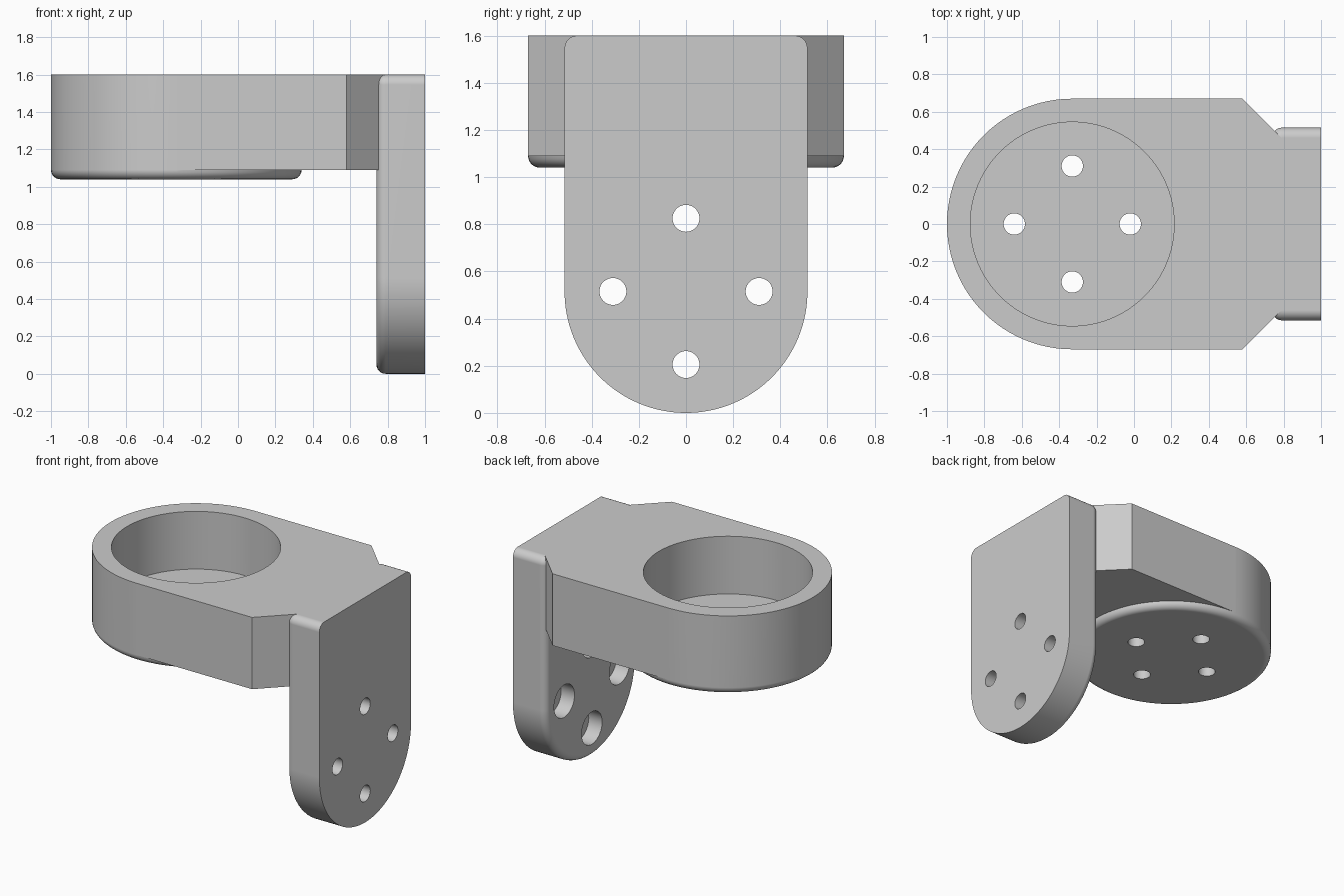
import bpy, bmesh, math
from mathutils import Matrix, Vector

if "Cube" in bpy.data.objects:
    bpy.data.objects.remove(bpy.data.objects["Cube"], do_unlink=True)

# Key dimensions
TOP = 1.6
CUP_X, CUP_R = -0.33, 0.67
POCKET_R, FLOOR_Z = 0.545, 1.19
ARM_Z, CUP_Z = 1.09, 1.04
PLATE_X, PLATE_R = 0.74, 0.515
FILLET = 0.05
HOLE_R, BORE_R, BOLT_R = 0.057, 0.115, 0.31

grey = bpy.data.materials.new("bracket_grey")
grey.use_nodes = True
colour = (0.6, 0.6, 0.6, 1)
grey.diffuse_color = colour
grey.node_tree.nodes["Principled BSDF"].inputs["Base Color"].default_value = colour


def add_object(name, bm):
    bmesh.ops.recalc_face_normals(bm, faces=bm.faces)
    mesh = bpy.data.meshes.new(name)
    bm.to_mesh(mesh)
    bm.free()
    mesh.materials.append(grey)
    obj = bpy.data.objects.new(name, mesh)
    bpy.context.collection.objects.link(obj)
    return obj


def prism(points, offset):
    """Closed outline extruded along offset."""
    bm = bmesh.new()
    face = bm.faces.new([bm.verts.new(p) for p in points])
    new = bmesh.ops.extrude_face_region(bm, geom=[face])["geom"]
    bmesh.ops.translate(bm, vec=offset, verts=[v for v in new if isinstance(v, bmesh.types.BMVert)])
    return bm


def cylinder(radius, start, end, segments=48):
    """Solid cylinder between two points."""
    start, end = Vector(start), Vector(end)
    axis = end - start
    bm = bmesh.new()
    turn = axis.to_track_quat('Z', 'Y').to_matrix().to_4x4()
    bmesh.ops.create_cone(bm, cap_ends=True, segments=segments, radius1=radius, radius2=radius,
                          depth=axis.length, matrix=Matrix.Translation((start + end) / 2) @ turn)
    return bm


def fillet_edges(bm, test):
    edges = [e for e in bm.edges if all(test(v.co) for v in e.verts)]
    bmesh.ops.bevel(bm, geom=edges, offset=FILLET, offset_type='OFFSET',
                    segments=6, profile=0.5, affect='EDGES')


def combine(target, tool, operation):
    mod = target.modifiers.new("combine", 'BOOLEAN')
    mod.operation, mod.solver, mod.object = operation, 'EXACT', tool
    bpy.context.view_layer.objects.active = target
    bpy.ops.object.modifier_apply(modifier=mod.name)
    bpy.data.objects.remove(tool, do_unlink=True)


# Round cup with a filleted lower rim
bm = cylinder(CUP_R, (CUP_X, 0, CUP_Z), (CUP_X, 0, TOP), 96)
fillet_edges(bm, lambda co: abs(co.z - CUP_Z) < 1e-4)
bracket = add_object("bracket", bm)

# Arm with chamfered shoulders running into the plate
half = [(CUP_X, CUP_R), (0.58, CUP_R), (0.85, 0.40)]
outline = [(x, -y, ARM_Z) for x, y in half] + [(x, y, ARM_Z) for x, y in reversed(half)]
combine(bracket, add_object("arm", prism(outline, (0, 0, TOP - ARM_Z))), 'UNION')

# Mounting plate: round lower end, small rounded upper corners
corner = FILLET + 0.004
outline = []
for i in range(65):
    a = math.pi + math.pi * i / 64
    outline.append((PLATE_X, PLATE_R * math.cos(a), PLATE_R + PLATE_R * math.sin(a)))
for side in (0, 1):
    for i in range(9):
        a = math.pi / 2 * (side + i / 8)
        y = (PLATE_R - corner) * (-1 if side else 1)
        outline.append((PLATE_X, y + corner * math.cos(a), TOP - corner + corner * math.sin(a)))
bm = prism(outline, (1 - PLATE_X, 0, 0))
fillet_edges(bm, lambda co: abs(co.x - PLATE_X) < 1e-4)
combine(bracket, add_object("mounting_plate", bm), 'UNION')

# Cup pocket
combine(bracket, add_object("pocket", cylinder(POCKET_R, (CUP_X, 0, FLOOR_Z), (CUP_X, 0, 2), 96)),
        'DIFFERENCE')

# Four bolt holes in the cup floor and four counterbored ones in the plate
for i in range(4):
    u = BOLT_R * round(math.cos(i * math.pi / 2))
    v = BOLT_R * round(math.sin(i * math.pi / 2))
    x, z = CUP_X + u, PLATE_R + v
    for name, cutter in (
            ("floor_hole", cylinder(HOLE_R, (x, v, 0.9), (x, v, 1.4))),
            ("plate_hole", cylinder(HOLE_R, (0.6, u, z), (1.1, u, z))),
            ("plate_counterbore", cylinder(BORE_R, (0.6, u, z), (PLATE_X + 0.105, u, z)))):
        combine(bracket, add_object(name, cutter), 'DIFFERENCE')

# Smooth curved walls, keep edges crisp and flats flat
bpy.ops.object.select_all(action='DESELECT')
bracket.select_set(True)
bpy.context.view_layer.objects.active = bracket
bpy.ops.object.shade_smooth_by_angle(angle=math.radians(30))
weighted = bracket.modifiers.new("weighted_normals", 'WEIGHTED_NORMAL')
weighted.keep_sharp = True
